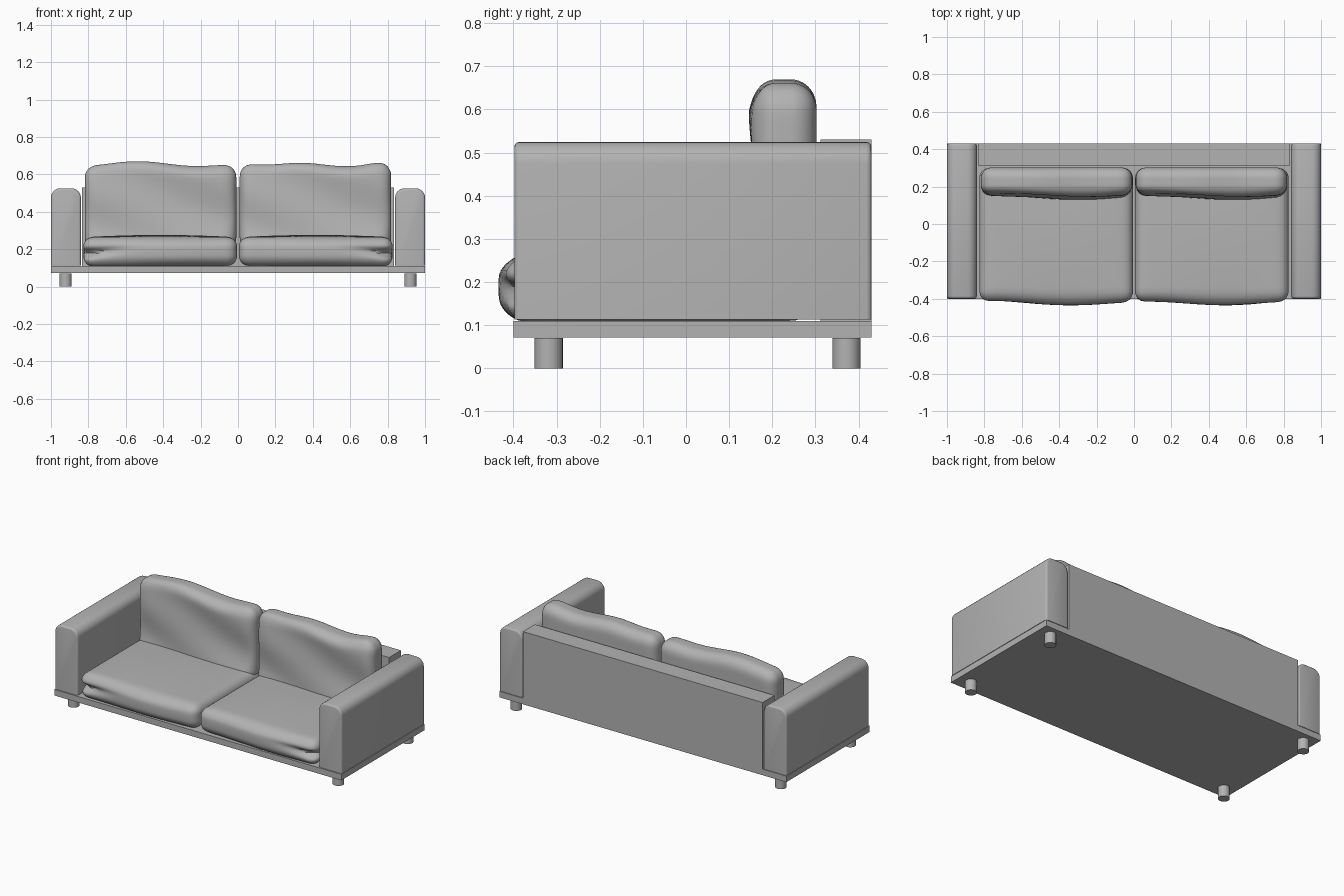
import bpy, bmesh, math
from mathutils import Vector

old = bpy.data.objects.get("Cube")
if old:
    bpy.data.objects.remove(old, do_unlink=True)

GREY = (0.45, 0.45, 0.45, 1)
fabric = bpy.data.materials.new("grey")
fabric.use_nodes = True
fabric.diffuse_color = GREY
fabric.node_tree.nodes["Principled BSDF"].inputs["Base Color"].default_value = GREY


def finish(bm, name, smooth=True):
    bmesh.ops.recalc_face_normals(bm, faces=bm.faces)
    mesh = bpy.data.meshes.new(name)
    bm.to_mesh(mesh)
    bm.free()
    mesh.materials.append(fabric)
    obj = bpy.data.objects.new(name, mesh)
    bpy.context.collection.objects.link(obj)
    if smooth:
        bpy.ops.object.select_all(action="DESELECT")
        obj.select_set(True)
        bpy.context.view_layer.objects.active = obj
        bpy.ops.object.shade_smooth_by_angle(angle=math.radians(40))
    return obj


def box_mesh(lo, hi):
    bm = bmesh.new()
    bmesh.ops.create_cube(bm, size=1)
    lo, hi = Vector(lo), Vector(hi)
    for v in bm.verts:
        v.co = (lo + hi) / 2 + v.co * (hi - lo)
    return bm


def cushion(name, lo, hi, radius, shape, cuts=23):
    """Rounded box whose points are then moved by shape(u, v, w, point)."""
    lo, hi = Vector(lo), Vector(hi)
    half, mid = (hi - lo) / 2, (lo + hi) / 2
    bm = bmesh.new()
    bmesh.ops.create_cube(bm, size=2)
    bmesh.ops.subdivide_edges(bm, edges=bm.edges, cuts=cuts, use_grid_fill=True)
    for vert in bm.verts:
        # crowd the grid towards the edges, then round them off
        p = Vector([math.sin(c * math.pi / 2) * h for c, h in zip(vert.co, half)])
        core = Vector([max(radius - h, min(h - radius, c)) for c, h in zip(p, half)])
        off = p - core
        if off.length > 0:
            p = core + off.normalized() * radius
        u, v, w = [c / h for c, h in zip(p, half)]
        vert.co = mid + p
        shape(u, v, w, vert.co)
    return finish(bm, name)


def bump(x, centre, width):
    return math.exp(-((x - centre) / width) ** 2)


# Base board and back panel
finish(box_mesh((-1, -0.4, 0.072), (1, 0.43, 0.11)), "base_board", False)
finish(box_mesh((-0.835, 0.312, 0.11), (0.835, 0.43, 0.53)), "back_panel", False)

for side, label in ((-1, "right"), (1, "left")):
    # Arm: large rounding along the top, small rounding on the upright corners
    bm = box_mesh((side * 0.92 - 0.08, -0.398, 0.113), (side * 0.92 + 0.08, 0.43, 0.525))
    top = [e for e in bm.edges if all(v.co.z > 0.5 for v in e.verts)
           and abs(e.verts[0].co.y - e.verts[1].co.y) > 0.5]
    bmesh.ops.bevel(bm, geom=top, offset=0.05, segments=6, profile=0.5, affect="EDGES")
    ends = [e for e in bm.edges if len(e.link_faces) == 2
            and abs(e.verts[0].co.y - e.verts[1].co.y) < 0.01
            and min(v.co.z for v in e.verts) + max(v.co.z for v in e.verts) > 0.3]
    bmesh.ops.bevel(bm, geom=ends, offset=0.012, segments=3, profile=0.5, affect="EDGES")
    finish(bm, label + "_arm")

    # Legs
    for y, place in ((-0.318, "front"), (0.372, "back")):
        bm = bmesh.new()
        bmesh.ops.create_cone(bm, cap_ends=True, segments=20, radius1=0.033,
                              radius2=0.033, depth=0.07)
        bmesh.ops.translate(bm, verts=bm.verts, vec=(side * 0.922, y, 0.035))
        finish(bm, f"{place}_{label}_leg")

    # Seat cushion: domed top, drooping front corner and a pinched fold near the arm
    def seat_shape(u, v, w, p):
        outer = u * side
        front = max(0, -v) ** 6
        p.z += 0.012 * max(0, w) * ((1 - u * u) * (1 - v * v) - 0.5)
        p.z -= 0.012 * front * max(0, -w) * (0.5 + 0.5 * outer)
        p.y -= front * (0.012 * (1 - w * w) + 0.01 * math.sin(3 * u + 1))
        fold = bump(w, -0.15 + 0.5 * (1 - outer), 0.25) * max(0, outer) ** 3
        p.y += 0.05 * fold * front
        p.x -= side * 0.03 * fold * front

    cushion(label + "_seat_cushion",
            (side * 0.416 - 0.411, -0.413, 0.11), (side * 0.416 + 0.411, 0.30, 0.27),
            0.055, seat_shape)

    # Back cushion: wavy top edge, soft face that spreads towards the seat
    def back_shape(u, v, w, p):
        lift = max(0, w + 0.4) / 1.4
        if side < 0:
            wave = 0.033 * bump(u, -0.3, 0.55) + 0.012 * bump(u, 0.85, 0.3) - 0.003
        else:
            wave = 0.022 * bump(u, -0.2, 0.4) + 0.022 * bump(u, 0.85, 0.25) + 0.012 * bump(u, -0.9, 0.3)
        p.z += wave * lift
        face = max(0, -v) ** 2
        p.y -= face * (0.03 * max(0, -w) ** 2 - 0.008 * math.sin(4 * w + 3 * u))
        p.y += face * 0.012 * u * u

    cushion(label + "_back_cushion",
            (side * 0.414 - 0.405, 0.15, 0.2), (side * 0.414 + 0.405, 0.303, 0.64),
            0.06, back_shape)
